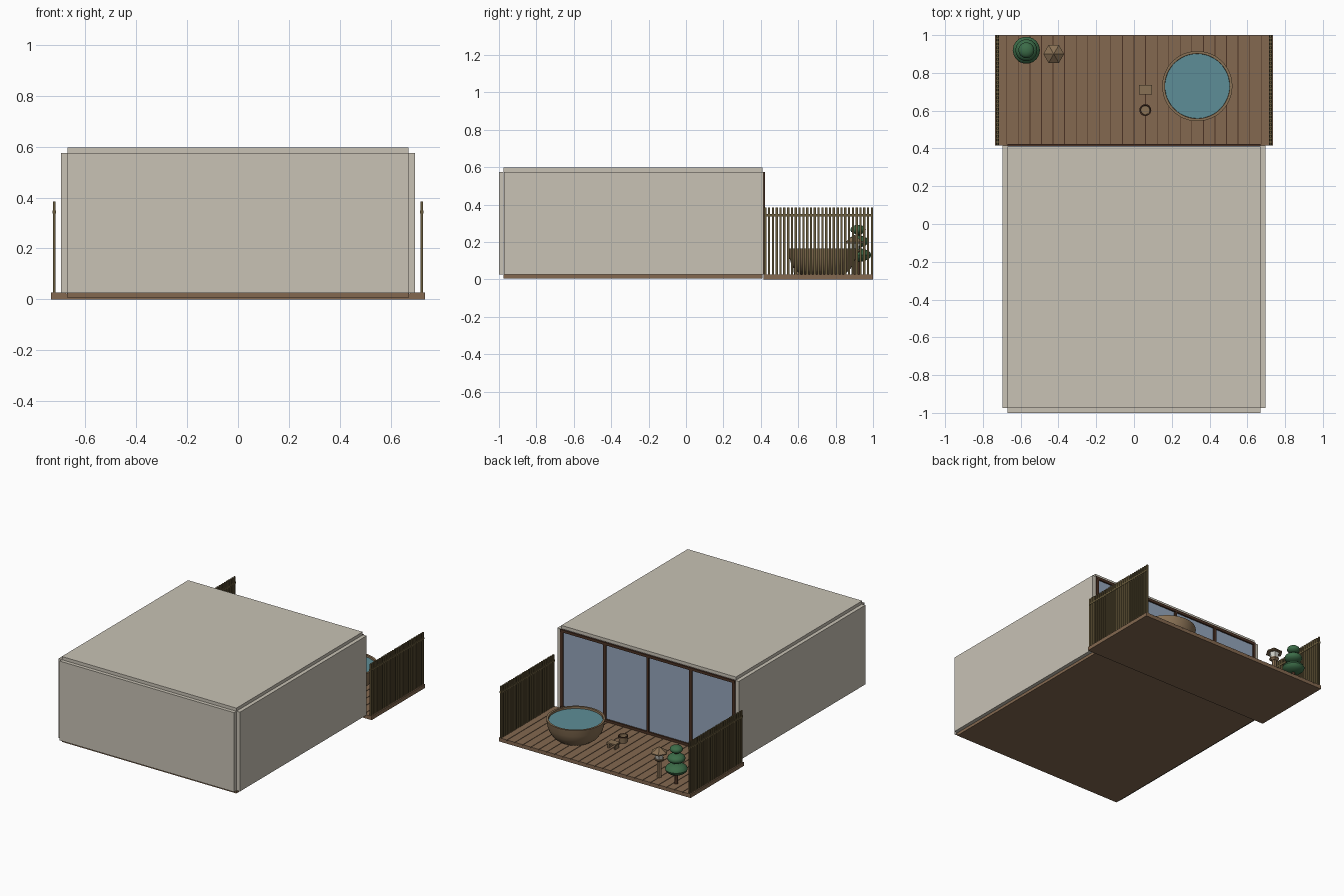
import bpy, bmesh, math
from mathutils import Vector

if "Cube" in bpy.data.objects:
    bpy.data.objects.remove(bpy.data.objects["Cube"])


def material(name, r, g, b):
    m = bpy.data.materials.new(name)
    m.use_nodes = True
    m.diffuse_color = (r, g, b, 1)
    m.node_tree.nodes["Principled BSDF"].inputs["Base Color"].default_value = (r, g, b, 1)
    return m


plaster = material("warm plaster", 0.58, 0.54, 0.46)
deck_wood = material("deck wood", 0.23, 0.14, 0.08)
frame_wood = material("dark frame wood", 0.07, 0.032, 0.018)
bamboo = material("olive bamboo", 0.14, 0.105, 0.045)
glass = material("blue grey glass", 0.30, 0.38, 0.50)
water = material("teal water", 0.11, 0.27, 0.31)
cedar = material("cedar", 0.25, 0.165, 0.09)
leaf = material("pine green", 0.045, 0.15, 0.065)
paper = material("lantern paper", 0.60, 0.60, 0.55)


def finish(name, bm, mat, smooth=False):
    bmesh.ops.recalc_face_normals(bm, faces=bm.faces)
    mesh = bpy.data.meshes.new(name)
    bm.to_mesh(mesh)
    bm.free()
    ob = bpy.data.objects.new(name, mesh)
    bpy.context.collection.objects.link(ob)
    mesh.materials.append(mat)
    if smooth:
        bpy.ops.object.select_all(action='DESELECT')
        ob.select_set(True)
        bpy.context.view_layer.objects.active = ob
        bpy.ops.object.shade_smooth_by_angle(angle=math.radians(40))
    return ob


def boxes(name, mat, spans):
    """One object from boxes given as (low corner, high corner)."""
    bm = bmesh.new()
    for low, high in spans:
        low, high = Vector(low), Vector(high)
        verts = bmesh.ops.create_cube(bm, size=1)["verts"]
        for v in verts:
            v.co = (low + high) / 2 + v.co * (high - low)
    return finish(name, bm, mat)


def lathe(name, mat, centre, profile, sides, smooth=True):
    """Revolve (radius, z) points around a vertical axis."""
    bm = bmesh.new()
    verts = [bm.verts.new((r, 0, z)) for r, z in profile]
    edges = [bm.edges.new(pair) for pair in zip(verts, verts[1:])]
    bmesh.ops.spin(bm, geom=verts + edges, axis=(0, 0, 1), cent=(0, 0, 0),
                   angle=math.tau, steps=sides, use_duplicate=False)
    bmesh.ops.remove_doubles(bm, verts=bm.verts, dist=0.0005)
    ob = finish(name, bm, mat, smooth)
    ob.location = (*centre, 0)
    return ob


# Room shell: separate panels that leave stepped corners
ROOM, BACK, FLOOR, TOP = 0.67, 0.41, 0.025, 0.575
boxes("floor", deck_wood, [((-ROOM, -0.975, 0.005), (ROOM, BACK, FLOOR))])
boxes("roof", plaster, [((-ROOM, -0.975, TOP), (ROOM, BACK, 0.597))])
boxes("front_wall", plaster, [((-ROOM, -1, FLOOR), (ROOM, -0.975, TOP))])
for side, s in (("left", 1), ("right", -1)):
    xs = sorted((s * ROOM, s * 0.696))
    boxes(side + "_wall", plaster, [((xs[0], -0.973, FLOOR), (xs[1], 0.415, TOP))])

# Glazed back wall with four sliding panes
boxes("window_panes", glass, [((-ROOM, 0.406, FLOOR), (ROOM, 0.412, TOP))])
bars = [((-ROOM, 0.4, z), (ROOM, 0.423, z + 0.018)) for z in (FLOOR, TOP - 0.018)]
for i in range(5):
    half = 0.007 if i == 2 else 0.01
    x = -0.66 + i * 0.33
    bars.append(((x - half, 0.4, FLOOR), (x + half, 0.422, TOP)))
boxes("window_frame", frame_wood, bars)

# Deck: solid base showing dark gaps between planks
DECK, PLANKS = 0.735, 24
step = 2 * DECK / PLANKS
boxes("deck_base", deck_wood, [((-DECK, 0.415, 0), (DECK, 1, 0.02))])
boxes("deck_gaps", frame_wood, [((-DECK + 0.01, 0.42, 0.02), (DECK - 0.01, 0.995, 0.022))])
boxes("deck_planks", deck_wood, [
    ((-DECK + i * step + 0.002 * (i > 0), 0.415, 0.02),
     (-DECK + (i + 1) * step - 0.002 * (i < PLANKS - 1), 1, 0.026)) for i in range(PLANKS)])

# Slatted screens at both ends of the deck
SLATS = 29
for side, s in (("left", 1), ("right", -1)):
    x = s * 0.723
    pitch = 0.57 / (SLATS - 1)
    boxes(side + "_fence_slats", bamboo, [
        ((x - 0.005, 0.418 + i * pitch, 0.026), (x + 0.005, 0.43 + i * pitch, 0.385))
        for i in range(SLATS)])
    boxes(side + "_fence_rail", bamboo, [((x - 0.007, 0.416, 0.337), (x + 0.007, 1, 0.35))])

# Round bathing tub
TUB = (0.335, 0.73)
lathe("tub", cedar, TUB, [
    (0, 0.026), (0.115, 0.026), (0.145, 0.05), (0.168, 0.085), (0.179, 0.12),
    (0.186, 0.165), (0.172, 0.165), (0.168, 0.12), (0, 0.12)], 48)
lathe("tub_water", water, TUB, [(0, 0.152), (0.1715, 0.152)], 48)

# Bathing stool and bucket
boxes("stool", cedar, [
    ((0.027, 0.685, 0.055), (0.095, 0.737, 0.065)),
    ((0.032, 0.69, 0.026), (0.042, 0.732, 0.055)),
    ((0.08, 0.69, 0.026), (0.09, 0.732, 0.055))])
lathe("bucket", cedar, (0.06, 0.603), [
    (0, 0.026), (0.026, 0.026), (0.03, 0.07), (0.025, 0.07), (0.023, 0.034), (0, 0.034)], 20)
lathe("bucket_hoop", frame_wood, (0.06, 0.603), [
    (0.029, 0.062), (0.0315, 0.062), (0.0315, 0.071), (0.025, 0.071)], 20)

# Garden lantern
LAMP = (-0.425, 0.9)
lathe("lantern_post", cedar, LAMP, [(0, 0.026), (0.016, 0.026), (0.016, 0.14), (0, 0.14)], 6, False)
lathe("lantern_shelf", cedar, LAMP, [
    (0, 0.138), (0.02, 0.138), (0.034, 0.15), (0.034, 0.156), (0, 0.156)], 6, False)
lathe("lantern_light", paper, LAMP, [(0, 0.156), (0.026, 0.156), (0.034, 0.195), (0, 0.195)], 6, False)
lathe("lantern_roof", cedar, LAMP, [
    (0, 0.193), (0.055, 0.193), (0.055, 0.2), (0, 0.238)], 6, False)

# Cloud-pruned tree
TREE = (-0.57, 0.92)
lathe("tree_trunk", frame_wood, TREE, [(0, 0.026), (0.011, 0.026), (0.008, 0.25), (0, 0.25)], 10)
for tier, z, radius, height in (("lower", 0.13, 0.072, 0.036),
                                ("middle", 0.203, 0.058, 0.032),
                                ("upper", 0.266, 0.042, 0.026)):
    arc = [math.pi * i / 8 for i in range(9)]
    lathe(tier + "_foliage", leaf, TREE,
          [(radius * math.sin(a), z - height * math.cos(a)) for a in arc], 18)
